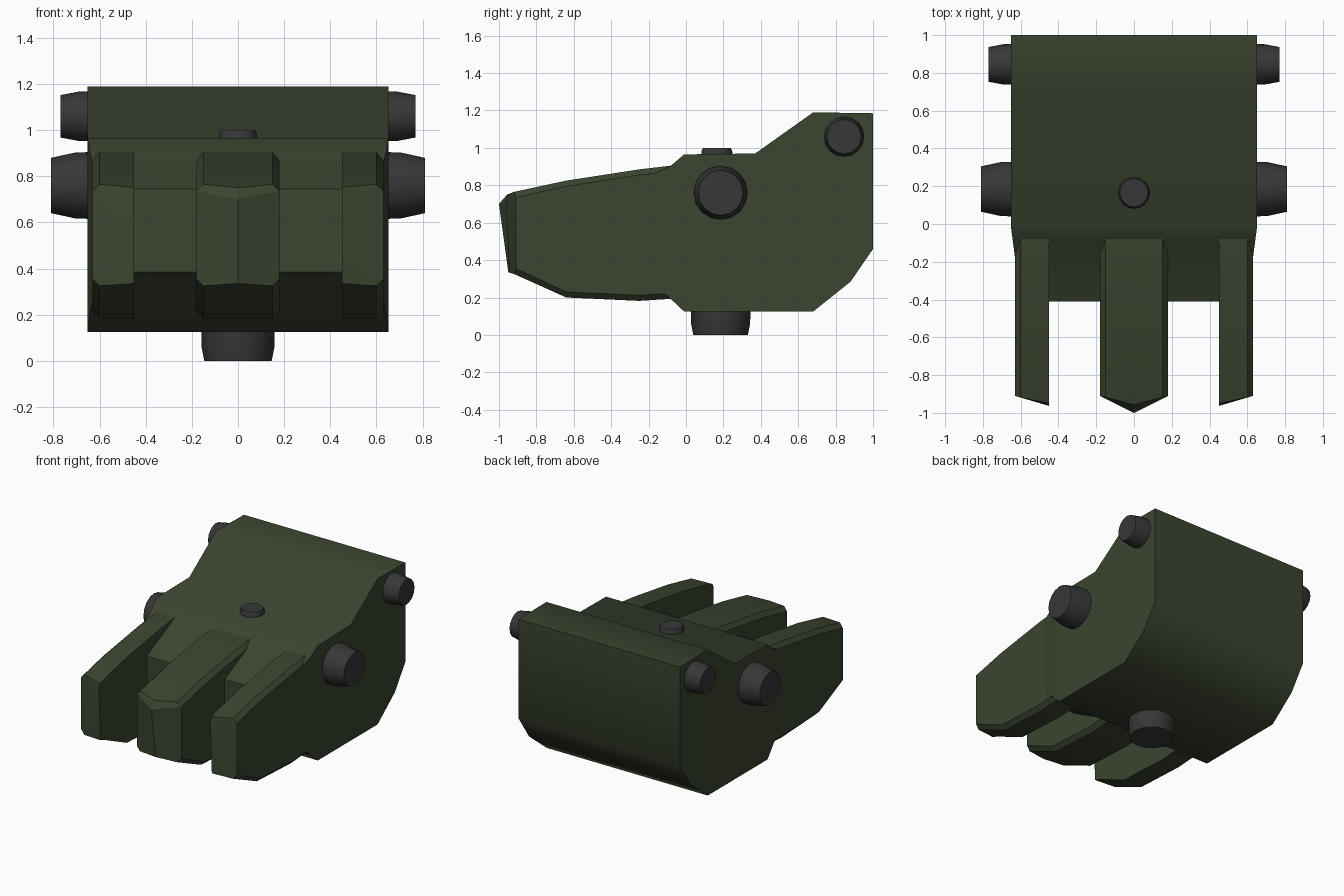
import bpy, bmesh, math
from mathutils import Matrix, Vector

if "Cube" in bpy.data.objects:
    bpy.data.objects.remove(bpy.data.objects["Cube"])


def material(name, rgb):
    m = bpy.data.materials.new(name)
    m.diffuse_color = (*rgb, 1)
    m.use_nodes = True
    m.node_tree.nodes["Principled BSDF"].inputs["Base Color"].default_value = m.diffuse_color
    return m


GREEN = material("olive green", (0.043, 0.058, 0.029))
GREY = material("dark grey", (0.038, 0.038, 0.040))


def finish(name, bm, mat, angle):
    bmesh.ops.recalc_face_normals(bm, faces=bm.faces)
    me = bpy.data.meshes.new(name)
    bm.to_mesh(me)
    bm.free()
    me.materials.append(mat)
    ob = bpy.data.objects.new(name, me)
    bpy.context.collection.objects.link(ob)
    bpy.ops.object.select_all(action='DESELECT')
    ob.select_set(True)
    bpy.context.view_layer.objects.active = ob
    bpy.ops.object.shade_smooth_by_angle(angle=math.radians(angle))
    return ob


# Main body: side profile (y, z) spanned across x, tapering ahead of y = 0
PROFILE = [(-0.01, 0.965), (0.37, 0.97), (0.68, 1.19), (1, 1.185), (1, 0.46),
           (0.88, 0.285), (0.68, 0.125), (-0.01, 0.125),
           (-0.10, 0.21), (-0.41, 0.385), (-0.41, 0.745), (-0.08, 0.905)]
bm = bmesh.new()
sides = []
for s in (-1, 1):
    ring = [bm.verts.new((s * (0.652 + 0.13 * min(0, y + 0.01)), y, z)) for y, z in PROFILE]
    bm.faces.new(ring[:8])            # flat rear part
    bm.faces.new(ring[7:] + ring[:1])  # tapered nose part
    sides.append(ring)
n = len(PROFILE)
for i in range(n):
    j = (i + 1) % n
    bm.faces.new((sides[0][i], sides[0][j], sides[1][j], sides[1][i]))
finish("body", bm, GREEN, 50)

# Prongs: chamfered half section lofted along y with a slanted tip
STATIONS = [(0.0, 0.905, 0.195), (-0.08, 0.905, 0.193), (-0.25, 0.885, 0.182),
            (-0.64, 0.825, 0.20), (-0.91, 0.765, 0.325)]
W, C = 0.18, 0.03


def half_prong(bm, x0, side, tip, close_inner):
    """tip: inner edge points (y, z) from top to bottom."""
    rings = []
    for y, zt, zb in STATIONS:
        sec = [(0, zt), (W - C, zt), (W, zt - C), (W, zb + C), (W - C, zb), (0, zb)]
        rings.append([bm.verts.new((side * (x0 + x), y, z)) for x, z in sec])
    # pull the front chamfer corners forward along the slant
    last = rings[-1]
    last[1].co.y = last[4].co.y = -0.918
    inner = [bm.verts.new((side * x0, y, z)) for y, z in tip]
    for a, b in zip(rings, rings[1:]):
        for i in range(5):
            bm.faces.new((a[i], a[i + 1], b[i + 1], b[i]))
        if close_inner:
            bm.faces.new((a[5], a[0], b[0], b[5]))
    bm.faces.new(rings[0])
    bm.faces.new((last[0], last[1], inner[0]))
    bm.faces.new((inner[0], last[1], last[2], inner[1]))
    bm.faces.new((inner[1], last[2], last[3], inner[2]))
    bm.faces.new((inner[2], last[3], last[4]))
    bm.faces.new((inner[2], last[4], last[5]))
    if close_inner:
        bm.faces.new((last[0], inner[0], inner[1], inner[2], last[5]))


bm = bmesh.new()
for s in (-1, 1):
    half_prong(bm, 0, s, [(-0.957, 0.75), (-1.0, 0.70), (-0.95, 0.335)], False)
bmesh.ops.remove_doubles(bm, verts=bm.verts, dist=0.0005)
finish("middle_prong", bm, GREEN, 25)

for s, label in ((-1, "left"), (1, "right")):
    bm = bmesh.new()
    half_prong(bm, 0.45, s, [(-0.95, 0.752), (-0.963, 0.72), (-0.945, 0.335)], True)
    finish(label + "_prong", bm, GREEN, 25)


# Knobs: stepped round studs along a direction, rings given as (distance, radius)
def knob(name, base, direction, rings, sides=16):
    rot = Vector((0, 0, 1)).rotation_difference(Vector(direction)).to_matrix().to_4x4()
    mat = Matrix.Translation(base) @ rot
    bm = bmesh.new()
    loops = []
    for d, r in rings:
        loops.append([bm.verts.new(mat @ Vector((r * math.cos(k * math.tau / sides),
                                                 r * math.sin(k * math.tau / sides), d)))
                      for k in range(sides)])
    for a, b in zip(loops, loops[1:]):
        for k in range(sides):
            m = (k + 1) % sides
            bm.faces.new((a[k], a[m], b[m], b[k]))
    bm.faces.new(loops[0])
    bm.faces.new(loops[-1])
    finish(name, bm, GREY, 30)


for s, label in ((-1, "left"), (1, "right")):
    knob(label + "_pivot_knob", (s * 0.63, 0.185, 0.76), (s, 0, 0),
         [(0, 0.145), (0.075, 0.143), (0.18, 0.12)])
    knob(label + "_rear_knob", (s * 0.63, 0.845, 1.06), (s, 0, 0),
         [(0, 0.108), (0.06, 0.107), (0.14, 0.092)])
knob("bottom_knob", (0, 0.185, 0.16), (0, 0, -1), [(0, 0.16), (0.10, 0.158), (0.16, 0.146)])
knob("top_stud", (0, 0.165, 0.94), (0, 0, 1), [(0, 0.083), (0.04, 0.083), (0.06, 0.074)])
